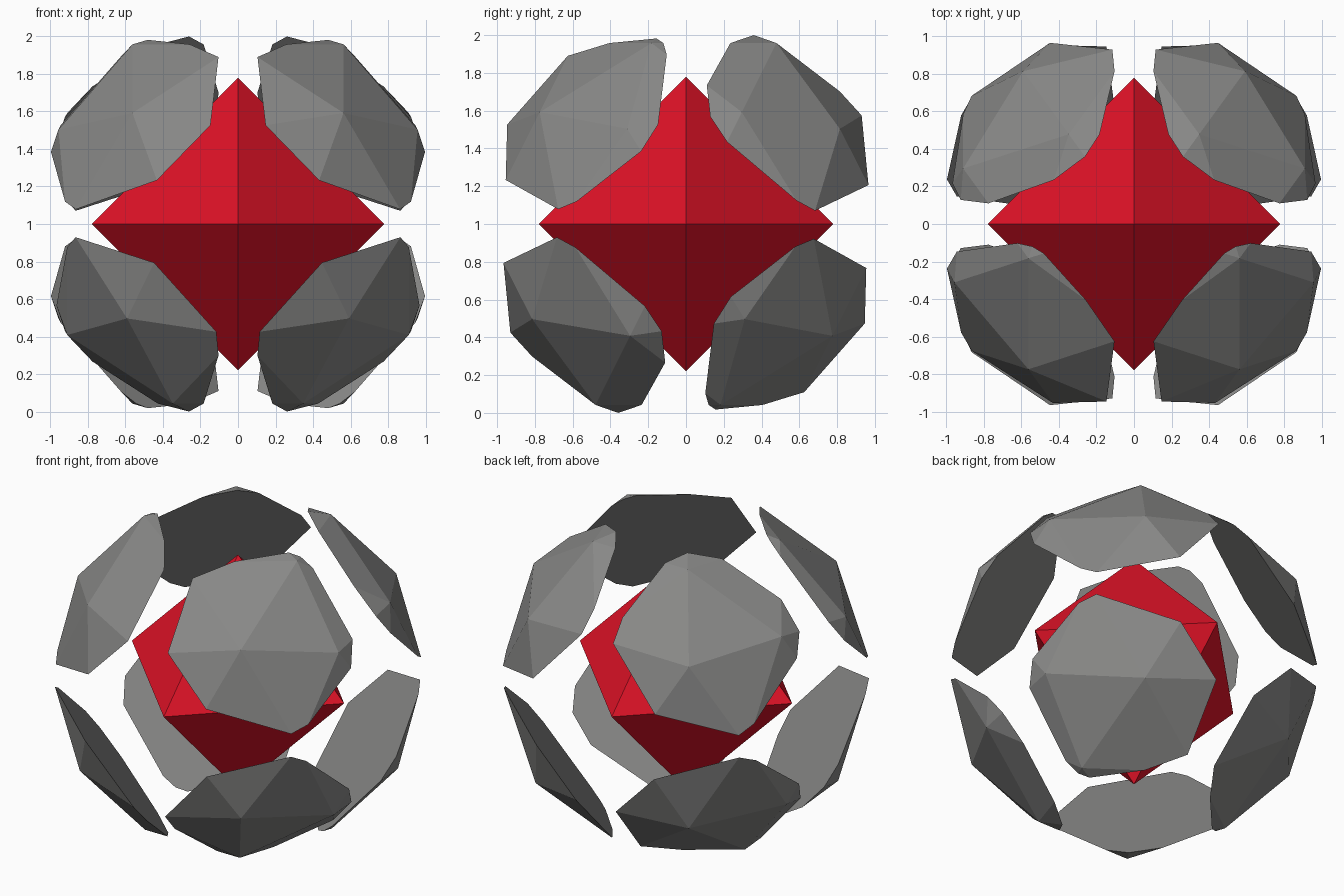
import bpy, bmesh, math
from mathutils import Matrix, Vector

if "Cube" in bpy.data.objects:
    bpy.data.objects.remove(bpy.data.objects["Cube"])

CENTRE = Vector((0, 0, 1))
SHELL_RADIUS = 1.126   # faceted sphere the plates are cut from
CUT = 1.62             # plates keep the region |x| + |y| + |z| > CUT
CORE_RADIUS = 0.78


def material(name, colour):
    m = bpy.data.materials.new(name)
    m.diffuse_color = (*colour, 1)
    m.use_nodes = True
    m.node_tree.nodes["Principled BSDF"].inputs["Base Color"].default_value = m.diffuse_color
    return m


def add_object(name, bm, mat):
    bmesh.ops.recalc_face_normals(bm, faces=bm.faces[:])
    mesh = bpy.data.meshes.new(name)
    bm.to_mesh(mesh)
    bm.free()
    mesh.materials.append(mat)
    obj = bpy.data.objects.new(name, mesh)
    obj.location = CENTRE
    bpy.context.collection.objects.link(obj)
    return obj


red = material("red", (0.74, 0.006, 0.02))
grey = material("grey", (0.25, 0.25, 0.245))

# Core: regular octahedron, the hull of the six axis points
bm = bmesh.new()
for axis in range(3):
    for sign in (-1, 1):
        p = Vector((0, 0, 0))
        p[axis] = sign * CORE_RADIUS
        bm.verts.new(p)
bmesh.ops.convex_hull(bm, input=bm.verts[:])
add_object("core", bm, red)

# Shell plates: one flat-backed cap of the faceted sphere per octant
for sx in (-1, 1):
    for sy in (-1, 1):
        for sz in (-1, 1):
            normal = Vector((sx, sy, sz)).normalized()
            bm = bmesh.new()
            bmesh.ops.create_icosphere(bm, subdivisions=2, radius=SHELL_RADIUS,
                                       matrix=Matrix.Rotation(-math.pi / 2, 4, 'Z'))
            cut = bmesh.ops.bisect_plane(
                bm, geom=bm.verts[:] + bm.edges[:] + bm.faces[:],
                plane_co=normal * CUT / math.sqrt(3), plane_no=normal,
                clear_inner=True)
            # Flat inner face
            rim = [e for e in cut["geom_cut"] if isinstance(e, bmesh.types.BMEdge)]
            bmesh.ops.contextual_create(bm, geom=rim)
            name = "shell_plate_%s_%s_%s" % ("right" if sx > 0 else "left",
                                             "back" if sy > 0 else "front",
                                             "top" if sz > 0 else "bottom")
            add_object(name, bm, grey)
